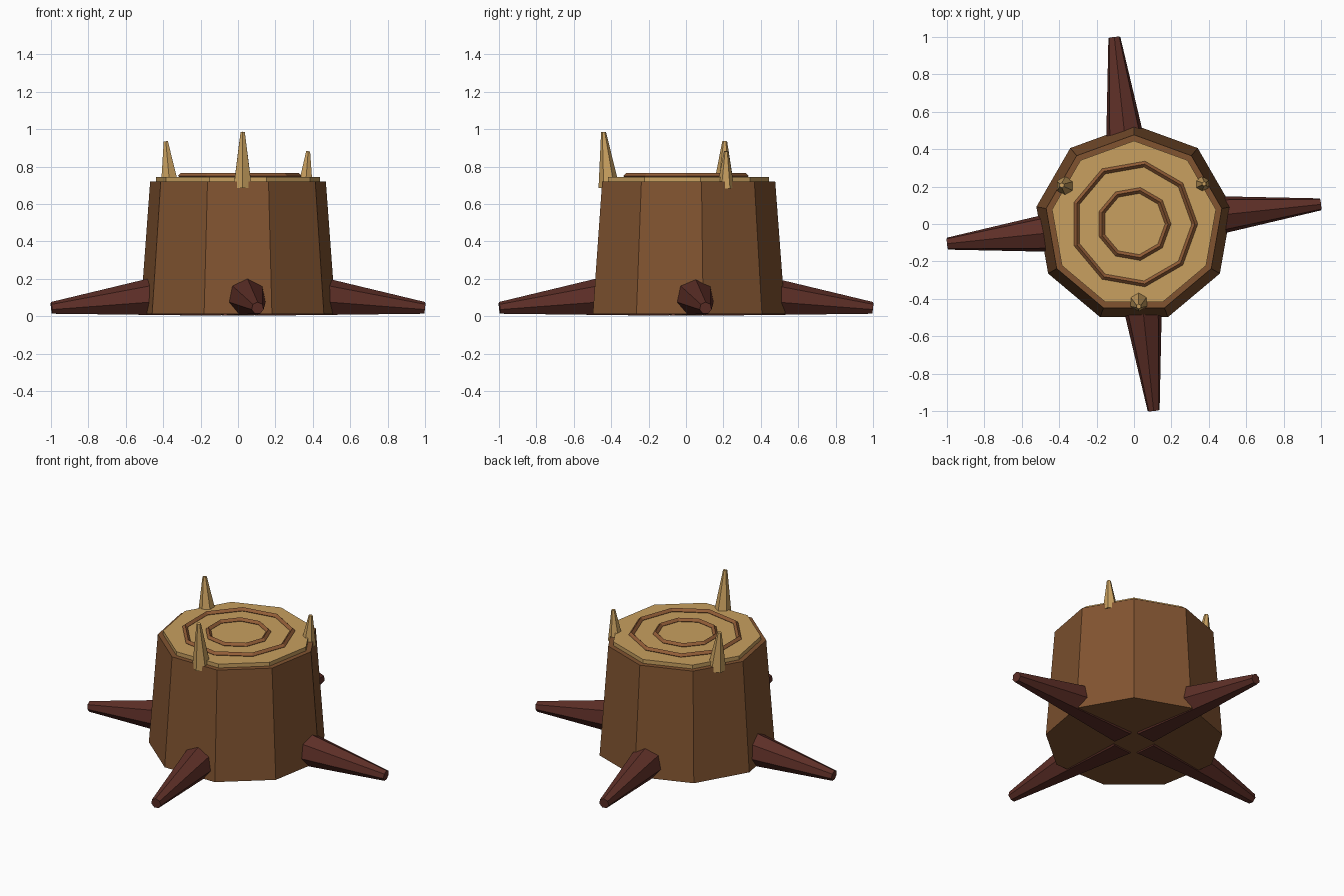
import bpy, bmesh, math
from mathutils import Vector, Matrix

cube = bpy.data.objects.get("Cube")
if cube:
    bpy.data.objects.remove(cube, do_unlink=True)


def material(name, rgb):
    m = bpy.data.materials.new(name)
    m.use_nodes = True
    m.diffuse_color = (*rgb, 1)
    m.node_tree.nodes["Principled BSDF"].inputs["Base Color"].default_value = (*rgb, 1)
    return m


bark = material("brown bark", (0.22, 0.088, 0.03))
wood = material("pale cut wood", (0.58, 0.35, 0.115))
ring_brown = material("ring brown", (0.29, 0.11, 0.038))
root_brown = material("dark root brown", (0.11, 0.028, 0.02))


def frustum(name, start, end, r1, r2, sides, ref, mat):
    """Tapered prism from start to end, with one corner towards ref."""
    start, end = Vector(start), Vector(end)
    axis = (end - start).normalized()
    ref = Vector(ref)
    u = (ref - axis * ref.dot(axis)).normalized()
    v = axis.cross(u)
    bm = bmesh.new()
    loops = []
    for centre, r in ((start, r1), (end, r2)):
        angles = [math.tau * i / sides for i in range(sides)]
        loops.append([bm.verts.new(centre + r * (u * math.cos(a) + v * math.sin(a)))
                      for a in angles])
    low, high = loops
    bm.faces.new(low[::-1])
    bm.faces.new(high)
    for i in range(sides):
        j = (i + 1) % sides
        bm.faces.new((low[i], low[j], high[j], high[i]))
    me = bpy.data.meshes.new(name)
    bm.to_mesh(me)
    bm.free()
    me.materials.append(mat)
    ob = bpy.data.objects.new(name, me)
    bpy.context.collection.objects.link(ob)
    return ob


Y, Z = (0, 1, 0), (0, 0, 1)

# Nine-sided trunk and its pale cut top
frustum("trunk", (0, 0, 0.012), (0, 0, 0.72), 0.53, 0.477, 9, Y, bark)
frustum("cut_top", (0, 0, 0.71), (0, 0, 0.745), 0.445, 0.445, 9, Y, wood)

# Growth rings
for name, radius in (("outer_ring", 0.325), ("inner_ring", 0.182)):
    bpy.ops.mesh.primitive_torus_add(major_segments=9, minor_segments=4,
                                     major_radius=radius, minor_radius=0.016,
                                     location=(0, 0, 0.75))
    ring = bpy.context.object
    ring.name = name
    ring.data.materials.append(ring_brown)
    for p in ring.data.polygons:
        p.use_smooth = False

# Four tapering roots, a quarter turn apart
for i, side in enumerate(("left", "back", "right", "front")):
    turn = Matrix.Rotation(i * math.pi / 2, 3, "Z")
    frustum(side + "_root", turn @ Vector((0.11, 0.011, 0.137)),
            turn @ Vector((0.997, 0.105, 0.043)), 0.15, 0.033, 7, Z, root_brown)

# Splinters leaning outwards from the rim
frustum("front_splinter", (0.025, -0.412, 0.69), (0.025, -0.441, 0.985), 0.056, 0.013, 6, Y, wood)
frustum("right_splinter", (-0.364, 0.202, 0.69), (-0.386, 0.207, 0.935), 0.056, 0.013, 6, Y, wood)
frustum("left_splinter", (0.36, 0.212, 0.687), (0.375, 0.215, 0.882), 0.046, 0.012, 6, Y, wood)
